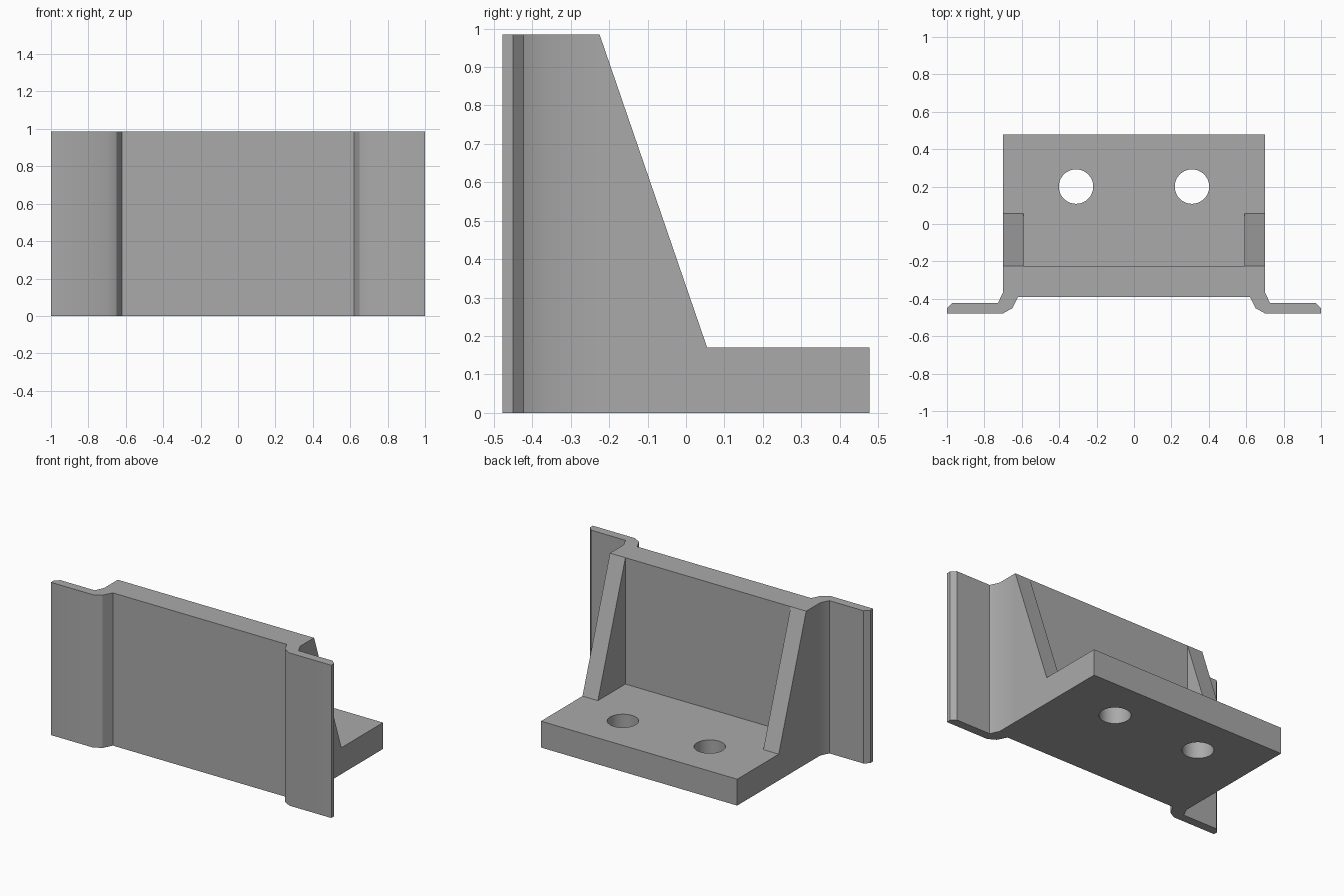
import bpy, bmesh, math
from mathutils import Vector

cube = bpy.data.objects.get("Cube")
if cube:
    bpy.data.objects.remove(cube, do_unlink=True)

HEIGHT = 0.985
BASE_TOP = 0.17
WALL_BACK = -0.225
BACK = 0.478

grey = bpy.data.materials.new("plain grey")
grey.use_nodes = True
colour = (0.4, 0.4, 0.4, 1)
grey.diffuse_color = colour
grey.node_tree.nodes["Principled BSDF"].inputs["Base Color"].default_value = colour


def prism(name, outline, direction):
    """Extrude a closed 3D outline along a direction."""
    mesh = bpy.data.meshes.new(name)
    bm = bmesh.new()
    face = bm.faces.new([bm.verts.new(p) for p in outline])
    result = bmesh.ops.extrude_face_region(bm, geom=[face], use_keep_orig=True)
    moved = [g for g in result["geom"] if isinstance(g, bmesh.types.BMVert)]
    bmesh.ops.translate(bm, verts=moved, vec=Vector(direction))
    bmesh.ops.recalc_face_normals(bm, faces=bm.faces)
    bm.to_mesh(mesh)
    bm.free()
    mesh.materials.append(grey)
    obj = bpy.data.objects.new(name, mesh)
    bpy.context.collection.objects.link(obj)
    return obj


def smooth(obj):
    bpy.ops.object.select_all(action="DESELECT")
    obj.select_set(True)
    bpy.context.view_layer.objects.active = obj
    bpy.ops.object.shade_smooth_by_angle(angle=math.radians(30))


# Upright wall with a bent flange on each side, drawn as a plan outline
half = [(0.62, -0.39), (0.65, -0.45), (0.70, -0.478), (1.0, -0.478),
        (1.0, -0.45), (0.972, -0.422), (0.727, -0.422), (0.70, -0.365),
        (0.70, WALL_BACK)]
plan = half + [(-x, y) for x, y in reversed(half)]
wall = prism("flanged_wall", [(x, y, 0) for x, y in plan], (0, 0, HEIGHT))
smooth(wall)

# Base plate behind the wall
corners = [(-0.70, WALL_BACK), (0.70, WALL_BACK), (0.70, BACK), (-0.70, BACK)]
base = prism("base_plate", [(x, y, 0) for x, y in corners], (0, 0, BASE_TOP))

# Two bolt holes through the base plate
for side, label in ((1, "left"), (-1, "right")):
    bpy.ops.mesh.primitive_cylinder_add(
        vertices=64, radius=0.092, depth=0.6, location=(side * 0.31, 0.2, 0.08))
    cutter = bpy.context.object
    cutter.name = label + "_hole_cutter"
    cutter.data.materials.append(grey)
    cut = base.modifiers.new(label + "_hole", "BOOLEAN")
    cut.operation = "DIFFERENCE"
    cut.solver = "EXACT"
    cut.object = cutter
    bpy.ops.object.select_all(action="DESELECT")
    base.select_set(True)
    bpy.context.view_layer.objects.active = base
    bpy.ops.object.modifier_apply(modifier=cut.name)
    bpy.data.objects.remove(cutter, do_unlink=True)
smooth(base)

# Sloping rib at each end, joining wall and base
for side, label in ((1, "left"), (-1, "right")):
    triangle = [(side * 0.59, WALL_BACK, BASE_TOP),
                (side * 0.59, 0.055, BASE_TOP),
                (side * 0.59, WALL_BACK, HEIGHT)]
    prism(label + "_rib", triangle, (side * 0.11, 0, 0))
